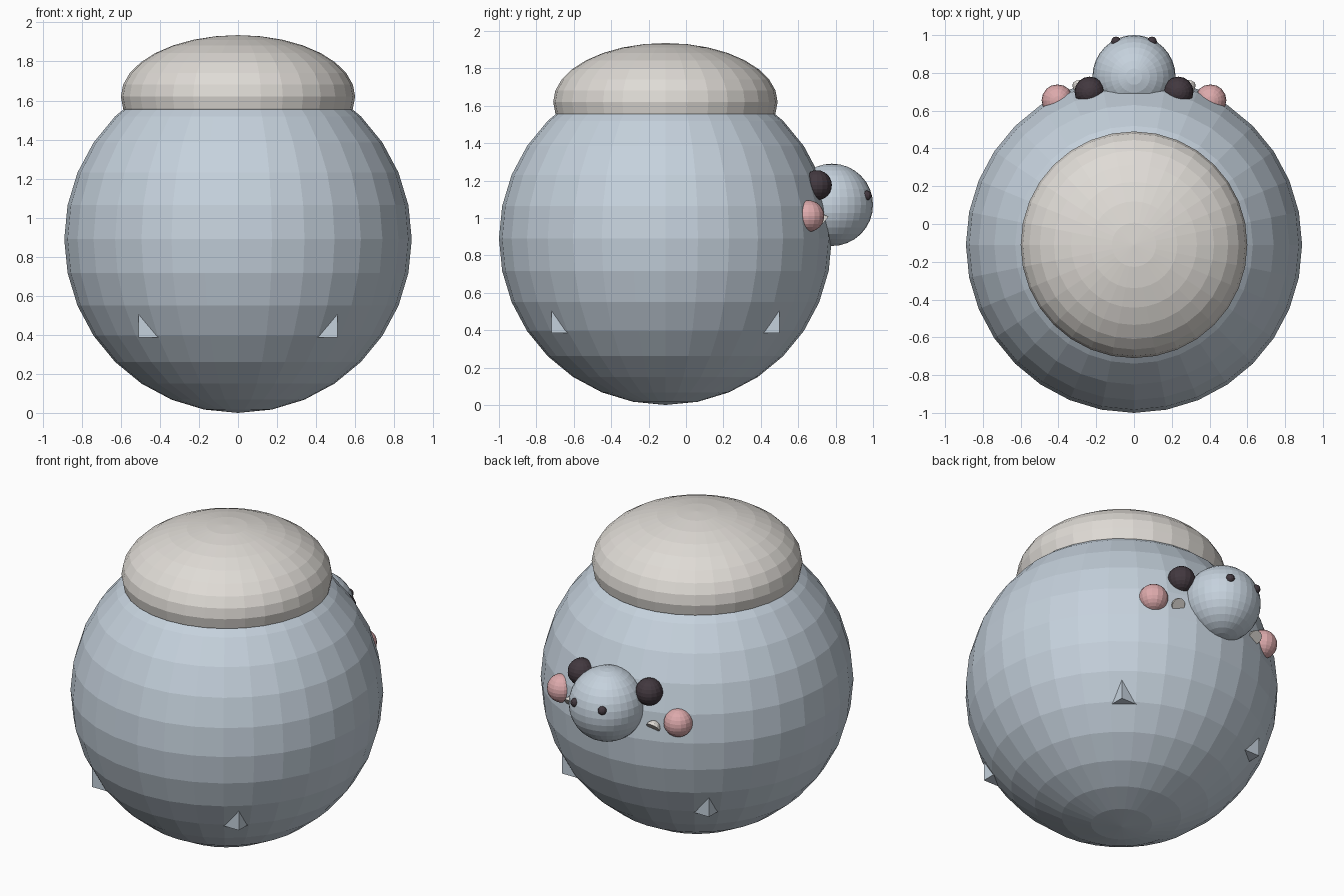
import bpy, bmesh
from mathutils import Vector, Matrix

cube = bpy.data.objects.get("Cube")
if cube:
    bpy.data.objects.remove(cube, do_unlink=True)


def material(name, rgb):
    m = bpy.data.materials.new(name)
    m.use_nodes = True
    colour = (*rgb, 1.0)
    m.diffuse_color = colour
    m.node_tree.nodes["Principled BSDF"].inputs["Base Color"].default_value = colour
    return m


BLUE = material("pale blue grey", (0.56, 0.64, 0.72))
CREAM = material("warm white", (0.74, 0.71, 0.67))
DARK = material("dark plum", (0.055, 0.04, 0.05))
PINK = material("soft pink", (0.72, 0.40, 0.41))


def finish(name, bm, mat, location):
    mesh = bpy.data.meshes.new(name)
    bm.to_mesh(mesh)
    bm.free()
    mesh.materials.append(mat)
    obj = bpy.data.objects.new(name, mesh)
    obj.location = location
    bpy.context.collection.objects.link(obj)
    return obj


def ball(name, mat, location, radius, height=None, segments=32, rings=16, cut=None):
    """Flat-shaded ball, optionally squashed or sliced through its centre."""
    bm = bmesh.new()
    bmesh.ops.create_uvsphere(bm, u_segments=segments, v_segments=rings, radius=radius)
    if height:
        bmesh.ops.scale(bm, vec=(1, 1, height / radius), verts=bm.verts)
    if cut:
        # Slice the upright ball, close it, then tilt its flat side towards cut
        bmesh.ops.bisect_plane(bm, geom=bm.verts[:] + bm.edges[:] + bm.faces[:],
                               plane_co=(0, 0, 0), plane_no=(0, 0, -1), clear_outer=True)
        bmesh.ops.holes_fill(bm, edges=[e for e in bm.edges if e.is_boundary])
        turn = Vector((0, 0, -1)).rotation_difference(Vector(cut)).to_matrix()
        bmesh.ops.rotate(bm, matrix=turn, verts=bm.verts)
    return finish(name, bm, mat, location)


# Round body and domed cap
ball("body", BLUE, (0, -0.11, 0.89), 0.89)
ball("cap", CREAM, (0, -0.11, 1.62), 0.60, height=0.315)

# Inner block whose lower corners poke out as four small feet
bm = bmesh.new()
bmesh.ops.create_cube(bm, size=1)
bmesh.ops.scale(bm, vec=(1.02, 1.22, 0.80), verts=bm.verts)
finish("foot_block", bm, BLUE, (0, -0.11, 0.785))

# Head peeking out at the back
ball("head", BLUE, (0, 0.78, 1.07), 0.22)

# Paired details
for side, s in (("left", 1), ("right", -1)):
    ball(side + "_ear", DARK, (s * 0.235, 0.70, 1.175), 0.08, segments=16, rings=12)
    ball(side + "_eye", DARK, (s * 0.095, 0.966, 1.12), 0.026, segments=12, rings=8)
    ball(side + "_paw", PINK, (s * 0.405, 0.655, 1.01), 0.084, segments=16, rings=12)
    ball(side + "_claw", CREAM, (s * 0.285, 0.735, 0.975), 0.042,
         segments=12, rings=8, cut=(0, 0.75, -0.66))
